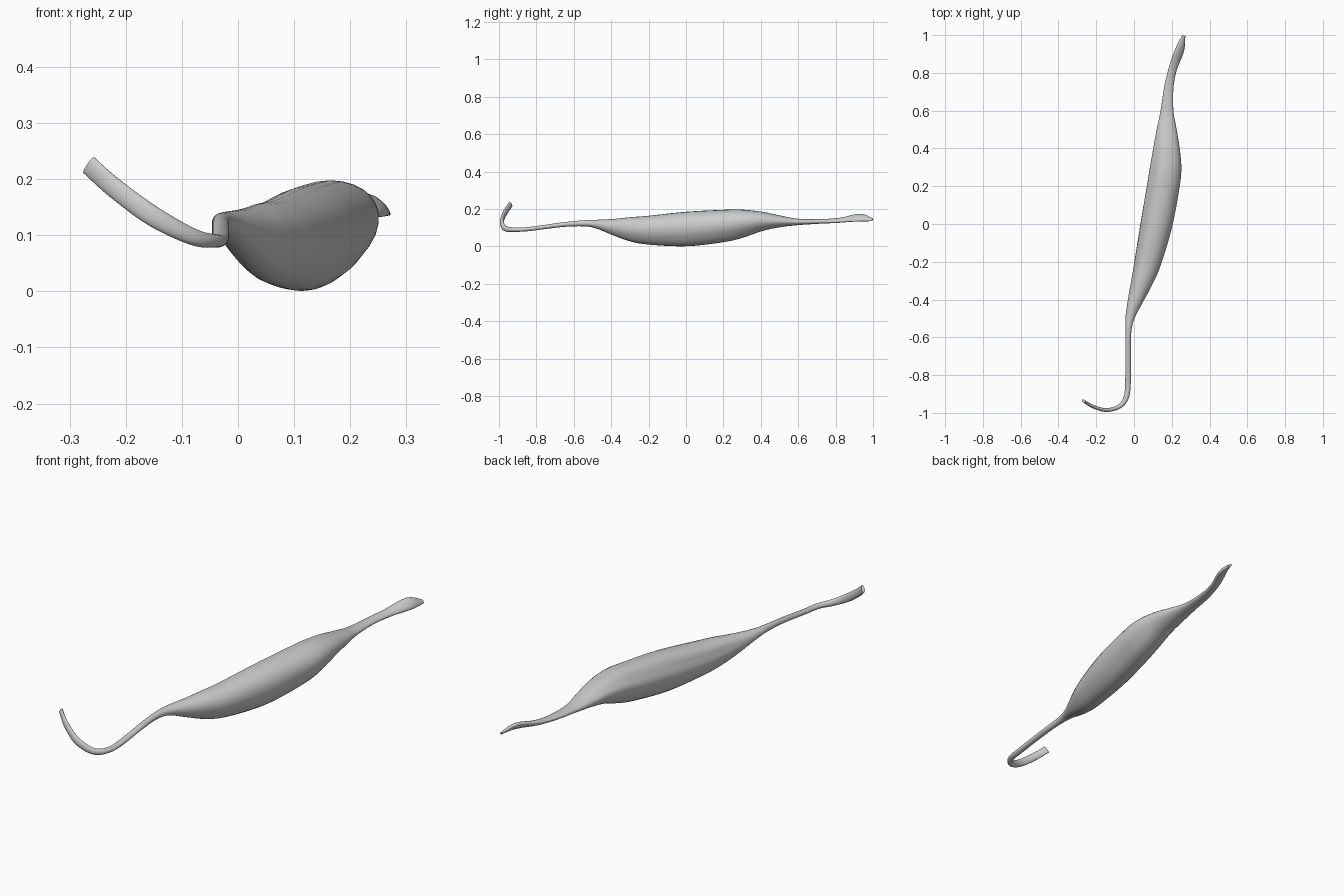
import bpy, bmesh, math
from mathutils import Vector

if "Cube" in bpy.data.objects:
    bpy.data.objects.remove(bpy.data.objects["Cube"])

SIDES, STEPS = 28, 5

# Sections along the muscle: centre x, y, z, half width, half height, roll in degrees
SECTIONS = [
    (-.266, -.937, .225, .007, .018, 0),
    (-.22, -.965, .184, .009, .018, 0),
    (-.15, -.985, .133, .010, .018, 0),
    (-.08, -.968, .097, .011, .015, 0),
    (-.042, -.92, .090, .014, .012, 0),
    (-.032, -.84, .093, .015, .011, 0),
    (-.031, -.68, .114, .015, .012, 0),
    (-.030, -.57, .123, .016, .015, 0),
    (-.020, -.49, .121, .025, .021, 0),
    (.012, -.39, .105, .043, .043, 0),
    (.043, -.30, .093, .058, .064, 0),
    (.073, -.20, .087, .071, .077, 0),
    (.119, 0, .093, .084, .092, 0),
    (.155, .20, .110, .086, .086, 0),
    (.168, .30, .123, .083, .075, 0),
    (.172, .40, .134, .070, .053, 0),
    (.173, .50, .134, .053, .032, 0),
    (.175, .60, .131, .034, .017, 0),
    (.184, .72, .134, .025, .012, -5),
    (.205, .82, .140, .023, .012, -20),
    (.243, .925, .154, .029, .012, -40),
    (.264, .997, .142, .010, .005, -40),
]


def spline(p0, p1, p2, p3, t):
    return [.5 * (2 * b + (c - a) * t + (2 * a - 5 * b + 4 * c - d) * t * t
                  + (3 * b - a - 3 * c + d) * t ** 3)
            for a, b, c, d in zip(p0, p1, p2, p3)]


def resample(rows):
    out = []
    for i in range(len(rows) - 1):
        q = [rows[max(0, min(len(rows) - 1, i + k))] for k in (-1, 0, 1, 2)]
        out += [spline(*q, s / STEPS) for s in range(STEPS)]
    return out + [list(rows[-1])]


def dent(angle, centre, width):
    d = (angle - math.radians(centre) + math.pi) % math.tau - math.pi
    return math.exp(-(d / width) ** 2)


# Muscle: one lofted skin for both tendons and the belly
rows = resample(SECTIONS)
centres = [Vector(r[:3]) for r in rows]
bm = bmesh.new()
rings = []
for i, r in enumerate(rows):
    tangent = (centres[min(i + 1, len(rows) - 1)] - centres[max(i - 1, 0)]).normalized()
    side = tangent.cross(Vector((0, 0, 1))).normalized()
    up = side.cross(tangent)
    roll = math.radians(r[5])
    u = side * math.cos(roll) + up * math.sin(roll)
    v = up * math.cos(roll) - side * math.sin(roll)
    belly = min(1, max(0, (r[4] - .015) / .05))
    ring = []
    for k in range(SIDES):
        a = math.tau * k / SIDES
        # folds on the upper left flank and a faint one below right
        fold = 1 - belly * (.10 * dent(a, 148 - 25 * r[1], .28) + .03 * dent(a, 325, .2))
        x = r[3] * math.cos(a) * (1 + .12 * belly * math.sin(a)) * fold
        z = r[4] * math.sin(a) * fold
        ring.append(bm.verts.new(centres[i] + u * x + v * z))
    rings.append(ring)
for r0, r1 in zip(rings, rings[1:]):
    for k in range(SIDES):
        n = (k + 1) % SIDES
        bm.faces.new((r0[k], r0[n], r1[n], r1[k]))
bm.faces.new(rings[0])
bm.faces.new(rings[-1])
bmesh.ops.recalc_face_normals(bm, faces=bm.faces[:])
mesh = bpy.data.meshes.new("muscle")
bm.to_mesh(mesh)
bm.free()
muscle = bpy.data.objects.new("muscle_belly_and_tendons", mesh)
bpy.context.collection.objects.link(muscle)
bpy.context.view_layer.objects.active = muscle
muscle.select_set(True)
bpy.ops.object.shade_smooth_by_angle(angle=math.radians(40))
